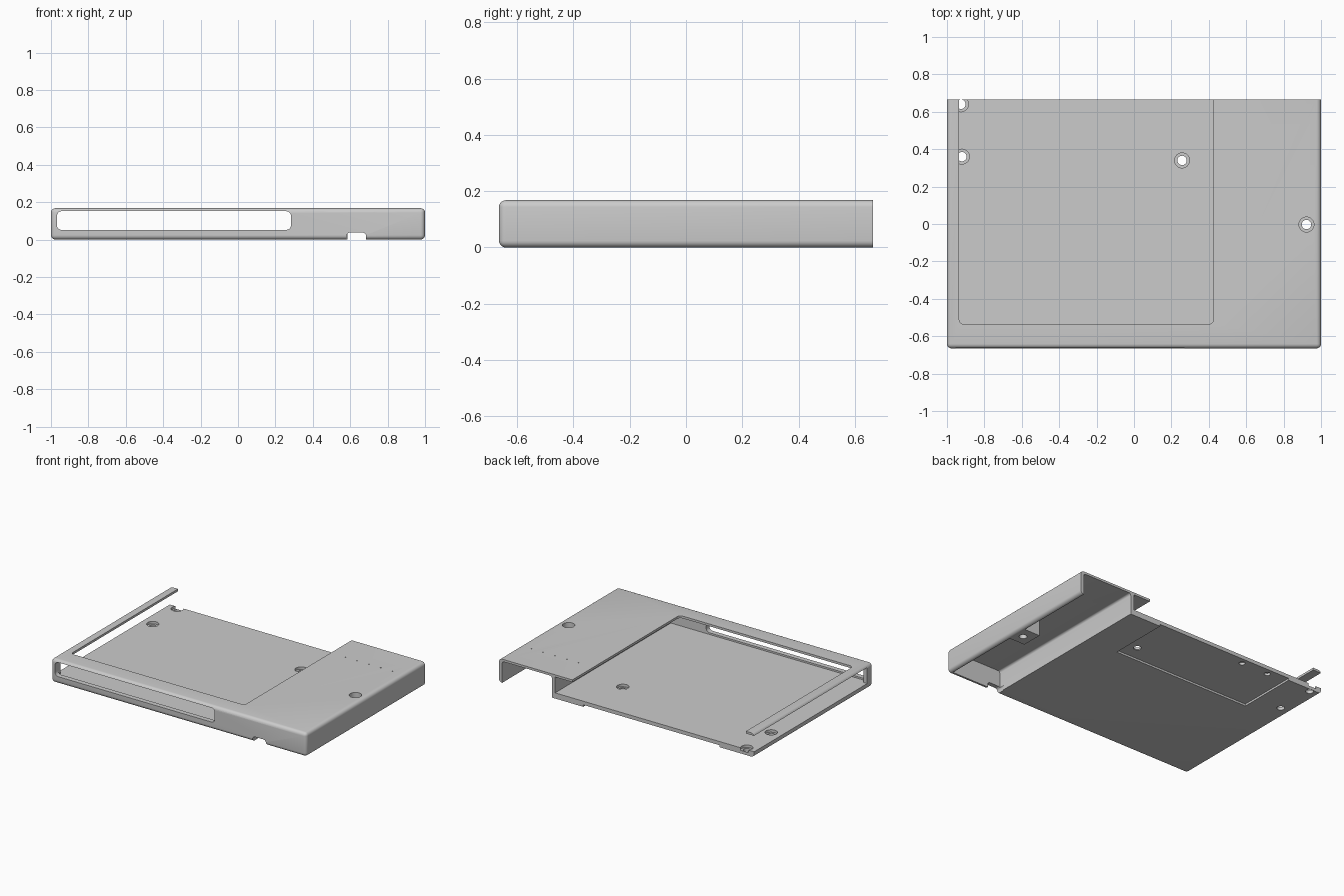
import bpy
import math

old = bpy.data.objects.get("Cube")
if old:
    bpy.data.objects.remove(old, do_unlink=True)

grey = bpy.data.materials.new("matte grey")
grey.use_nodes = True
COLOUR = (0.6, 0.6, 0.6, 1)
grey.diffuse_color = COLOUR
grey.node_tree.nodes["Principled BSDF"].inputs["Base Color"].default_value = COLOUR

X, Y, H = 1.0, 0.665, 0.168      # half width, half depth, height
FLOOR, ROOF = 0.04, 0.152        # inner heights
BEYOND = Y + 0.3                 # past the open back


def select(obj):
    bpy.ops.object.select_all(action='DESELECT')
    obj.select_set(True)
    bpy.context.view_layer.objects.active = obj


def apply_modifier(obj, mod):
    select(obj)
    bpy.ops.object.modifier_apply(modifier=mod.name)


def box(name, x0, x1, y0, y1, z0, z1, radius=0, axis=None):
    """Box by its limits; rounds all edges, or only those along one axis."""
    bpy.ops.mesh.primitive_cube_add(size=1)
    obj = bpy.context.object
    obj.name = name
    lo, hi = (x0, y0, z0), (x1, y1, z1)
    for v in obj.data.vertices:
        v.co = [lo[i] if v.co[i] < 0 else hi[i] for i in range(3)]
    obj.data.materials.append(grey)
    if radius:
        mod = obj.modifiers.new("round", 'BEVEL')
        mod.width, mod.segments = radius, 5
        if axis is not None:
            mod.limit_method = 'WEIGHT'
            weights = obj.data.attributes.new("bevel_weight_edge", 'FLOAT', 'EDGE')
            for e in obj.data.edges:
                a, b = (obj.data.vertices[i].co for i in e.vertices)
                weights.data[e.index].value = float(abs(a[axis] - b[axis]) > 1e-4)
        apply_modifier(obj, mod)
    return obj


def peg(x, y, z0, z1, r, sides=32):
    bpy.ops.mesh.primitive_cylinder_add(vertices=sides, radius=r, depth=z1 - z0,
                                        location=(x, y, (z0 + z1) / 2))
    obj = bpy.context.object
    obj.data.materials.append(grey)
    return obj


def cut(target, cutter):
    mod = target.modifiers.new("cut", 'BOOLEAN')
    mod.operation, mod.solver, mod.object = 'DIFFERENCE', 'EXACT', cutter
    apply_modifier(target, mod)
    bpy.data.objects.remove(cutter, do_unlink=True)


def screw_hole(target, x, y, top, seat):
    """Through hole with a wider seat for the screw head."""
    cut(target, peg(x, y, -0.1, top + 0.1, 0.025))
    cut(target, peg(x, y, seat, top + 0.05, 0.04))


# Rounded outer body with a flat, open back
case = box("case", -X, X, -Y, BEYOND, 0, H, 0.024)
cut(case, box("back_cut", -2, 2, Y, 2, -1, 1))

# Main bay, open at the back and along one side
cut(case, box("bay", -0.97, 0.56, -0.63, BEYOND, FLOOR, ROOF))
cut(case, box("side_opening", -1.2, -0.9, -0.6, BEYOND, FLOOR, ROOF))

# Cable channel, open below and at the back
cut(case, box("channel", 0.585, 0.975, -0.635, BEYOND, -0.1, ROOF, 0.015, 1))

# Top window, front slot and cable notch
cut(case, box("window", -0.935, 0.425, -0.535, BEYOND, 0.1, 0.3, 0.025, 2))
cut(case, box("front_slot", -0.968, 0.283, -0.8, -0.6, 0.052, ROOF, 0.025, 1))
cut(case, box("notch", 0.58, 0.685, -0.8, -0.6, -0.1, 0.038, 0.02, 1))

# Shallow recess under the floor with two blind holes
cut(case, box("recess", -0.73, 0.34, 0.235, BEYOND, -0.1, 0.014))
for x in (-0.38, -0.59):
    cut(case, peg(x, 0.62, -0.1, 0.03, 0.02, 24))

# Screw holes in the floor
for x, y in ((0.257, 0.34), (-0.92, 0.36), (-0.925, 0.64)):
    screw_hole(case, x, y, FLOOR, 0.022)

# Screw boss in the channel and its hole through the top
boss = box("screw_boss", 0.85, 0.98, -0.075, 0.075, 0.003, ROOF + 0.002)
for part in (case, boss):
    screw_hole(part, 0.922, -0.003, H, 0.06)

# Row of tiny indicator dimples
for i in range(5):
    cut(case, peg(0.54 + i * 0.0925, 0.43, H - 0.006, H + 0.05, 0.004, 8))

select(case)
bpy.ops.object.shade_smooth_by_angle(angle=math.radians(30))
select(boss)
bpy.ops.object.shade_smooth_by_angle(angle=math.radians(30))
